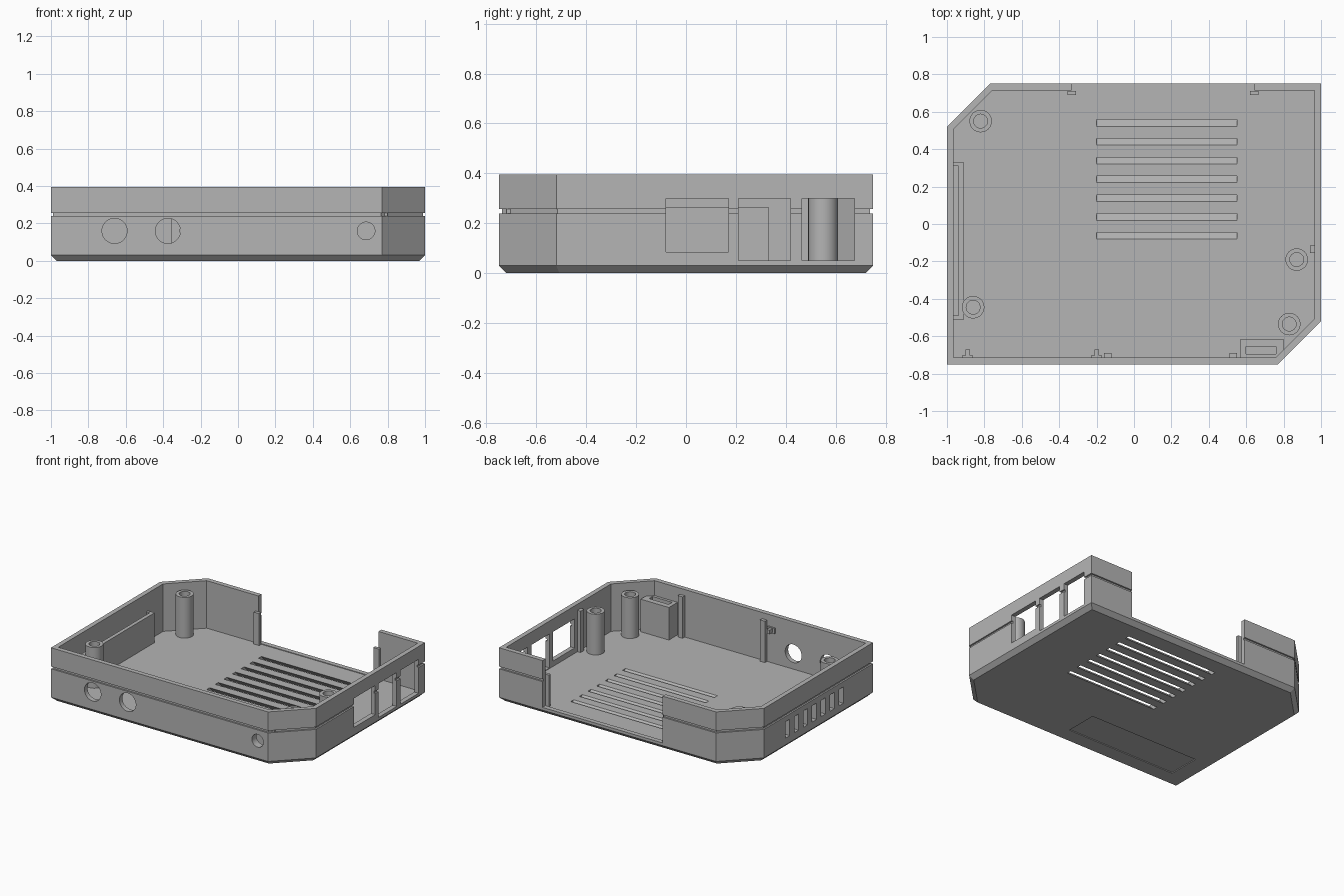
import bpy, bmesh, math
from mathutils import Vector

if "Cube" in bpy.data.objects:
    bpy.data.objects.remove(bpy.data.objects["Cube"])

plastic = bpy.data.materials.new("grey plastic")
plastic.diffuse_color = (0.46, 0.46, 0.46, 1)
plastic.use_nodes = True
plastic.node_tree.nodes["Principled BSDF"].inputs["Base Color"].default_value = plastic.diffuse_color
FLOOR, TOP, WALL = 0.045, 0.395, 0.035


def finish(name, bm, smooth=False):
    bmesh.ops.recalc_face_normals(bm, faces=bm.faces)
    me = bpy.data.meshes.new(name)
    bm.to_mesh(me)
    bm.free()
    ob = bpy.data.objects.new(name, me)
    bpy.context.collection.objects.link(ob)
    me.materials.append(plastic)
    if smooth:
        bpy.ops.object.select_all(action='DESELECT')
        ob.select_set(True)
        bpy.context.view_layer.objects.active = ob
        bpy.ops.object.shade_smooth_by_angle(angle=math.radians(35))
    return ob


def box(name, x0, x1, y0, y1, z0, z1, shear=0):
    """Box between limits; shear leans it along y below the floor surface."""
    bm = bmesh.new()
    bmesh.ops.create_cube(bm, size=1)
    for v in bm.verts:
        z = z1 if v.co.z > 0 else z0
        v.co = (x1 if v.co.x > 0 else x0,
                (y1 if v.co.y > 0 else y0) + shear * (FLOOR - z), z)
    return finish(name, bm)


def loft(name, rings, cap=True, smooth=False):
    """Skin a list of equal-length rings, capping both ends."""
    bm = bmesh.new()
    loops = [[bm.verts.new(p) for p in r] for r in rings]
    n = len(loops[0])
    for a, b in zip(loops, loops[1:]):
        for i in range(n):
            j = (i + 1) % n
            bm.faces.new((a[i], a[j], b[j], b[i]))
    if cap:
        bm.faces.new(loops[0])
        bm.faces.new(loops[-1])
    return finish(name, bm, smooth)


def lathe(name, profile, x, y, sides=32):
    """Turned part around a vertical axis from (radius, height) pairs."""
    return loft(name, [[(x + r * math.cos(math.tau * i / sides),
                         y + r * math.sin(math.tau * i / sides), z)
                        for i in range(sides)] for r, z in profile], smooth=True)


def round_cutter(x, z, r, y0, y1, sides=40):
    return loft("hole_cutter", [[(x + r * math.cos(math.tau * i / sides), y,
                                  z + r * math.sin(math.tau * i / sides))
                                 for i in range(sides)] for y in (y0, y1)])


def cut(target, cutters):
    bpy.context.view_layer.objects.active = target
    for c in cutters:
        m = target.modifiers.new("cut", 'BOOLEAN')
        m.operation, m.solver, m.object = 'DIFFERENCE', 'EXACT', c
        bpy.ops.object.modifier_apply(modifier=m.name)
        bpy.data.objects.remove(c)


# Outline with two clipped corners
outline = [Vector(p) for p in ((-1, -.75), (.77, -.75), (1, -.52),
                               (1, .75), (-.77, .75), (-1, .52))]


def inset(d, z):
    ring = []
    for i, p in enumerate(outline):
        a = (p - outline[i - 1]).normalized()
        b = (outline[(i + 1) % 6] - p).normalized()
        na, nb = Vector((-a.y, a.x)), Vector((-b.y, b.x))
        q = p + (na + nb) * d / (1 + na.dot(nb))
        ring.append((q.x, q.y, z))
    return ring


# Tray: bevelled base, grooved wall, hollow inside
tray = loft("case_tray", [inset(d, z) for d, z in (
    (.03, 0), (0, .03), (0, .24), (.012, .24), (.012, .257), (0, .257),
    (0, TOP), (WALL, TOP), (WALL, FLOOR))])

cutters = []
# Back panel opening
cutters.append(box("cutter", -.335, .645, .69, .8, .05, .6))
# Right side port windows
for y0, y1, z0 in ((-.08, .17, .085), (.21, .42, .05), (.465, .675, .05)):
    cutters.append(box("cutter", .93, 1.1, y0, y1, z0, .30))
# Left side vents
for i in range(7):
    y = .245 - i * .104
    cutters.append(box("cutter", -1.1, -.95, y - .025, y + .025, .08, .20))
# Front round holes
for x, r in ((-.66, .067), (-.375, .067), (.685, .047)):
    cutters.append(round_cutter(x, .16, r, -.8, -.70))
# Slanted floor louvres
for i in range(7):
    y = .54 - i * .1005
    cutters.append(box("cutter", -.2, .55, y - .0175, y + .0175, -.05, .09, shear=1))
# Shallow label recess underneath
cutters.append(box("cutter", -.845, .05, -.61, -.37, -.05, .006))
cut(tray, cutters)

# Screw standoffs
for x, y in ((-.82, .55), (-.86, -.445), (.87, -.19), (.83, -.535)):
    lathe("standoff", [(.06, .035), (.06, .345), (.037, .345), (.037, .08)], x, y)

# Card pocket along the left wall
box("card_pocket_plate", -.937, -.91, -.51, .33, .04, .265)
for y in (-.51, .31):
    box("card_pocket_end", -.97, -.93, y, y + .02, .04, .264)

# Indicator holder behind the small front hole
holder = box("indicator_holder", .57, .80, -.72, -.615, .04, .285)
cut(holder, [box("cutter", .60, .76, -.695, -.655, .07, .4),
             round_cutter(.685, .16, .047, -.8, -.68)])

# Upright ribs on front and right walls
for x in (-.14, .53):
    box("wall_rib", x - .02, x + .02, -.72, -.69, .04, .35)
box("side_rib", .94, .97, -.155, -.115, .04, .35)

# Small cable hooks on the front wall
for x in (-.89, -.2):
    box("hook_base", x - .03, x + .03, -.72, -.703, .27, .31)
    box("hook_stem", x - .012, x + .012, -.71, -.672, .275, .305)

# Guides beside the back opening
for x in (-.355, .62):
    box("panel_guide", x, x + .045, .69, .712, .04, .28)
